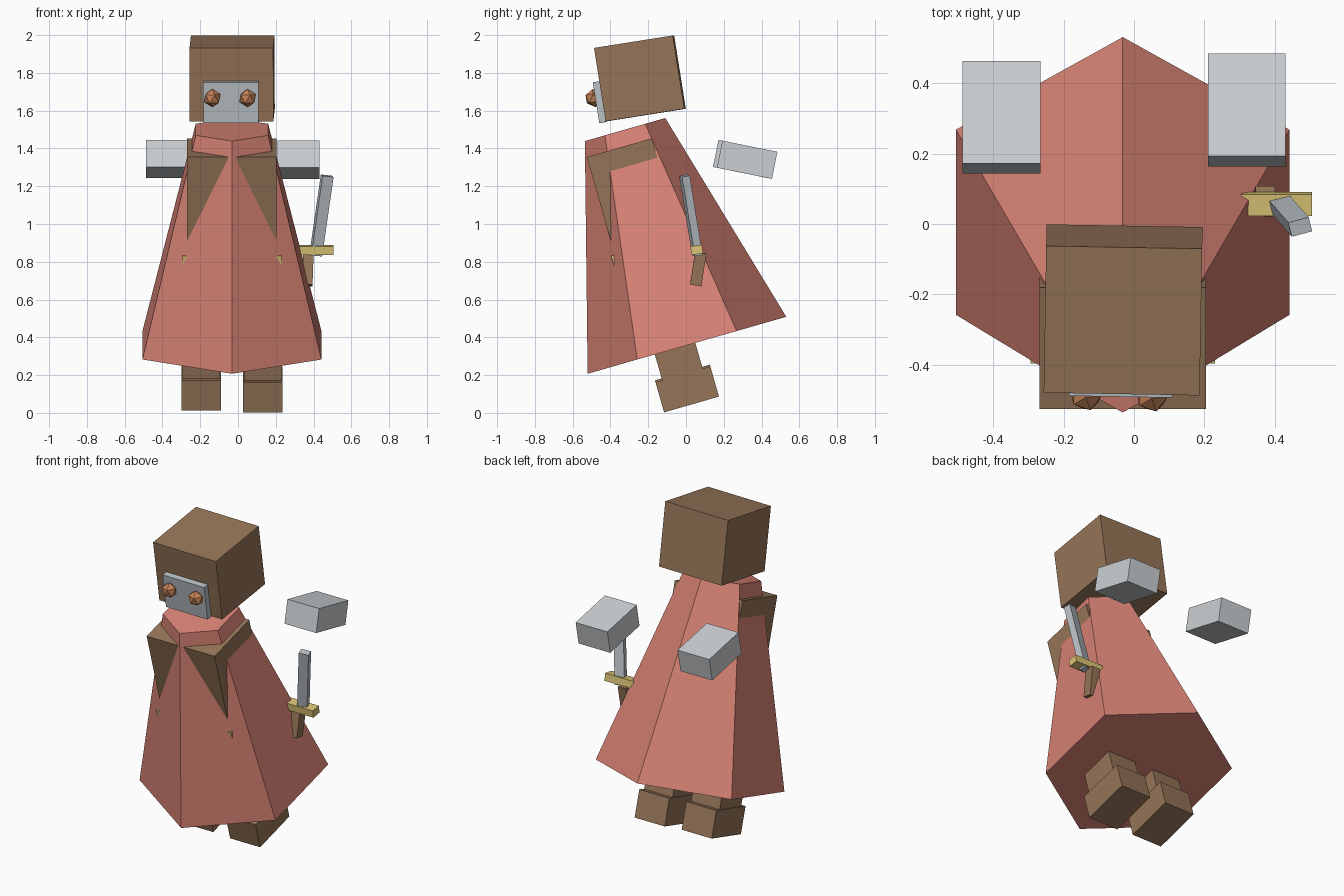
import bpy, bmesh
from math import radians, sin, cos, pi
from mathutils import Matrix, Vector, Euler

cube = bpy.data.objects.get("Cube")
if cube:
    bpy.data.objects.remove(cube, do_unlink=True)


def material(name, color):
    mat = bpy.data.materials.new(name)
    mat.use_nodes = True
    mat.diffuse_color = (*color, 1)
    mat.node_tree.nodes["Principled BSDF"].inputs["Base Color"].default_value = (*color, 1)
    return mat


RED = material("robe red", (0.68, 0.223, 0.174))
BROWN = material("leather brown", (0.305, 0.178, 0.098))
GREY = material("pale grey", (0.597, 0.631, 0.651))
STEEL = material("steel grey", (0.49, 0.53, 0.565))
GOLD = material("gold", (0.72, 0.565, 0.185))
COPPER = material("copper", (0.56, 0.225, 0.098))


def frame(origin, pitch=0, roll=0, yaw=0):
    """Placement matrix: position plus lean in degrees."""
    turn = Euler((radians(pitch), radians(roll), radians(yaw)))
    return Matrix.Translation(origin) @ turn.to_matrix().to_4x4()


def finish(name, bm, matrix, mat):
    bmesh.ops.recalc_face_normals(bm, faces=bm.faces)
    mesh = bpy.data.meshes.new(name)
    bm.to_mesh(mesh)
    bm.free()
    mesh.materials.append(mat)
    obj = bpy.data.objects.new(name, mesh)
    obj.matrix_world = matrix
    bpy.context.collection.objects.link(obj)
    return obj


def box(name, base, x, y, z, mat):
    """Box between pairs of limits inside a placement frame."""
    bm = bmesh.new()
    bmesh.ops.create_cube(bm, size=1)
    for v in bm.verts:
        v.co = Vector([lo + (c + 0.5) * (hi - lo) for c, (lo, hi) in zip(v.co, (x, y, z))])
    return finish(name, bm, base, mat)


def block(name, base, size, mat):
    """Box centred on its frame."""
    return box(name, base, *[(-s / 2, s / 2) for s in size], mat)


# Robe: closed six-sided frustum with corners to front and back
body = frame((-0.032, 0.005, 0.358), pitch=16)
bm = bmesh.new()
rings = []
for radius, height in ((0.547, 0), (0.2215, 1.188)):
    rings.append([bm.verts.new((radius * sin(i * pi / 3), radius * cos(i * pi / 3), height))
                  for i in range(6)])
    bm.faces.new(rings[-1])
for i in range(6):
    j = (i + 1) % 6
    bm.faces.new((rings[0][i], rings[0][j], rings[1][j], rings[1][i]))
finish("robe", bm, body, RED)

# Torso and belt, whose corners poke through the robe
box("torso", body, (-0.237, 0.237), (-0.235, 0.123), (0.42, 1.104), BROWN)
box("belt", body, (-0.262, 0.262), (-0.256, 0.144), (0.44, 0.565), GOLD)

# Legs and feet
for side, x, lift in (("right", -0.163, 0.01), ("left", 0.163, 0)):
    box(side + "_leg", body, (x - 0.099, x + 0.099), (-0.177, 0.046), (-0.15, 0.42), BROWN)
    box(side + "_foot", body, (x - 0.105, x + 0.105), (-0.214, 0.088),
        (-0.308 + lift, -0.142 + lift), BROWN)

# Head with face plate and faceted eyes
head = frame((-0.031, -0.244, 1.771), pitch=9, yaw=-1)
block("head", head, (0.443, 0.422, 0.393), BROWN)
box("face_plate", head, (-0.149, 0.144), (-0.247, -0.211), (-0.2, 0.018), STEEL)
for side, x in (("right", -0.101), ("left", 0.086)):
    bm = bmesh.new()
    bmesh.ops.create_icosphere(bm, subdivisions=1, radius=0.048)
    finish(side + "_eye", bm, head @ Matrix.Translation((x, -0.256, -0.065)), COPPER)

# Floating hands behind the robe
for side, spot in (("right", (-0.376, 0.303, 1.344)), ("left", (0.32, 0.324, 1.34))):
    block(side + "_hand", frame(spot, pitch=-11.5), (0.221, 0.297, 0.146), GREY)

# Dagger at the left hip
block("dagger_blade", frame((0.442, 0.026, 1.045), pitch=11, roll=5.5, yaw=15),
      (0.06, 0.042, 0.43), STEEL)
block("dagger_guard", frame((0.405, 0.057, 0.863), pitch=8), (0.2, 0.062, 0.046), GOLD)
block("dagger_grip", frame((0.37, 0.065, 0.762), pitch=-9, roll=2), (0.055, 0.06, 0.175), BROWN)
